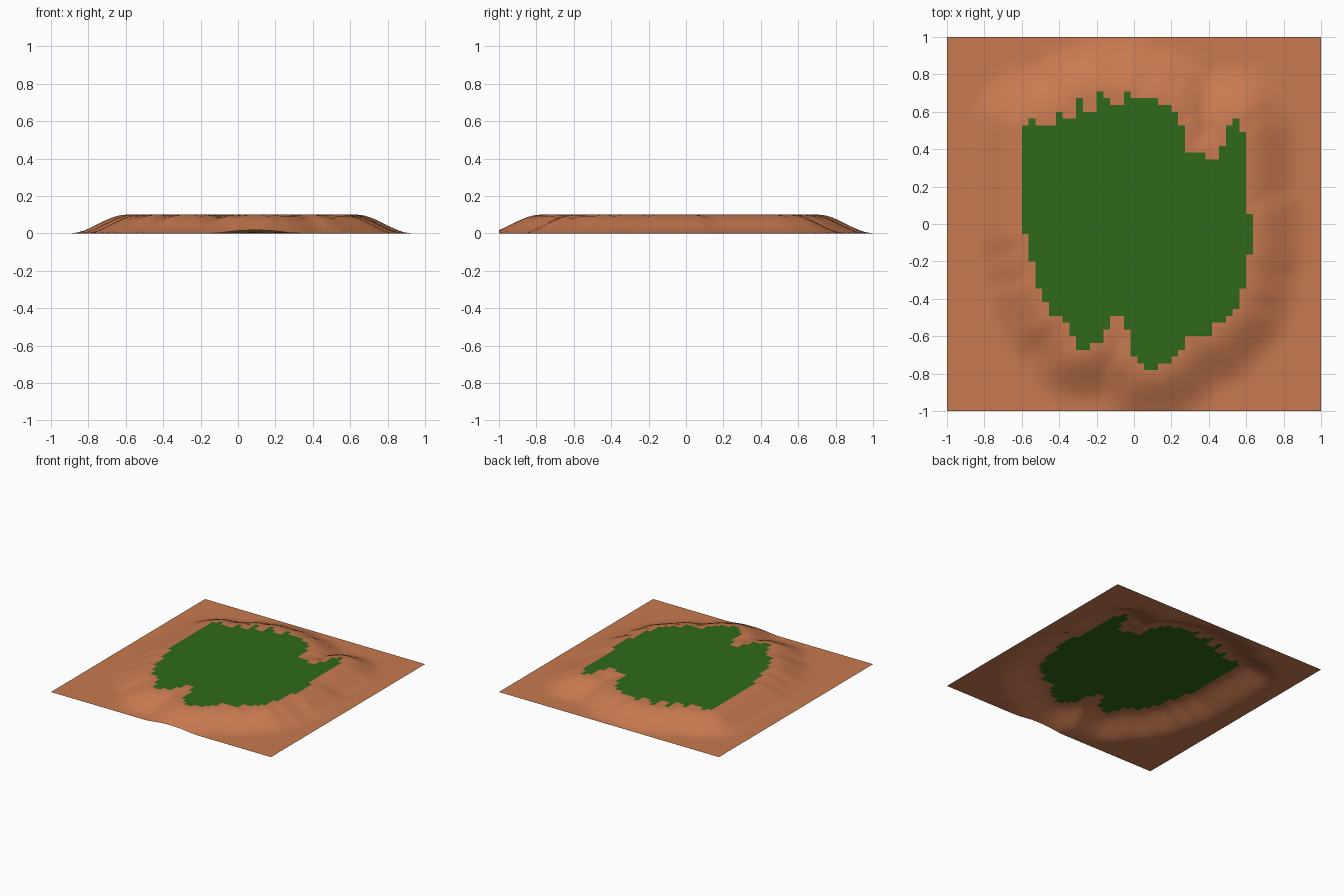
import bpy, bmesh
from mathutils import Vector, kdtree

if "Cube" in bpy.data.objects:
    bpy.data.objects.remove(bpy.data.objects["Cube"])

N = 55                # cells per side
S = 2 / N             # cell size
HEIGHT, RADIUS = 0.1, 0.295


def material(name, color):
    m = bpy.data.materials.new(name)
    m.diffuse_color = (*color, 1)
    m.use_nodes = True
    m.node_tree.nodes["Principled BSDF"].inputs["Base Color"].default_value = m.diffuse_color
    return m


def expand(runs):
    return [v for count, v in runs for _ in range(count)]


# Grass outline per column: (number of columns, row line) from left to right
FIRST = 11
top = expand([(1, 42), (1, 43), (3, 42), (1, 44), (2, 43), (1, 46), (2, 44), (1, 47),
              (1, 46), (2, 45), (1, 47), (4, 46), (2, 45), (1, 44), (1, 42), (3, 38),
              (2, 37), (1, 39), (1, 42), (1, 43), (1, 41), (1, 29)])
bottom = expand([(1, 26), (1, 22), (1, 18), (1, 16), (2, 14), (1, 13), (1, 11), (2, 9),
                 (2, 10), (1, 12), (2, 14), (1, 12), (1, 8), (1, 7), (2, 6), (2, 7),
                 (1, 8), (1, 9), (4, 11), (2, 13), (1, 14), (1, 15), (1, 18), (1, 23)])
grass = {(FIRST + k, j) for k, (lo, hi) in enumerate(zip(bottom, top)) for j in range(lo, hi)}

# Plateau points, used to find how far each slope point lies from the flat top
flat = {(i + a, j + b) for i, j in grass for a in (0, 1) for b in (0, 1)}
tree = kdtree.KDTree(len(flat))
for n, (i, j) in enumerate(flat):
    tree.insert(Vector((i * S - 1, j * S - 1, 0)), n)
tree.balance()

# Ground sheet raised into a hill with a smooth falloff
bm = bmesh.new()
bmesh.ops.create_grid(bm, x_segments=N, y_segments=N, size=1)
for f in bm.faces:
    c = f.calc_center_median()
    cell = (int((c.x + 1) / S), int((c.y + 1) / S))
    f.material_index = 1 if cell in grass else 0
    f.smooth = True
for v in bm.verts:
    t = max(0, 1 - tree.find(v.co)[2] / RADIUS)
    v.co.z = HEIGHT * t * t * (3 - 2 * t)

mesh = bpy.data.meshes.new("grassy_hill")
bm.to_mesh(mesh)
bm.free()
mesh.materials.append(material("earth", (0.58, 0.195, 0.08)))
mesh.materials.append(material("grass", (0.028, 0.141, 0.011)))
hill = bpy.data.objects.new("grassy_hill", mesh)
bpy.context.collection.objects.link(hill)
